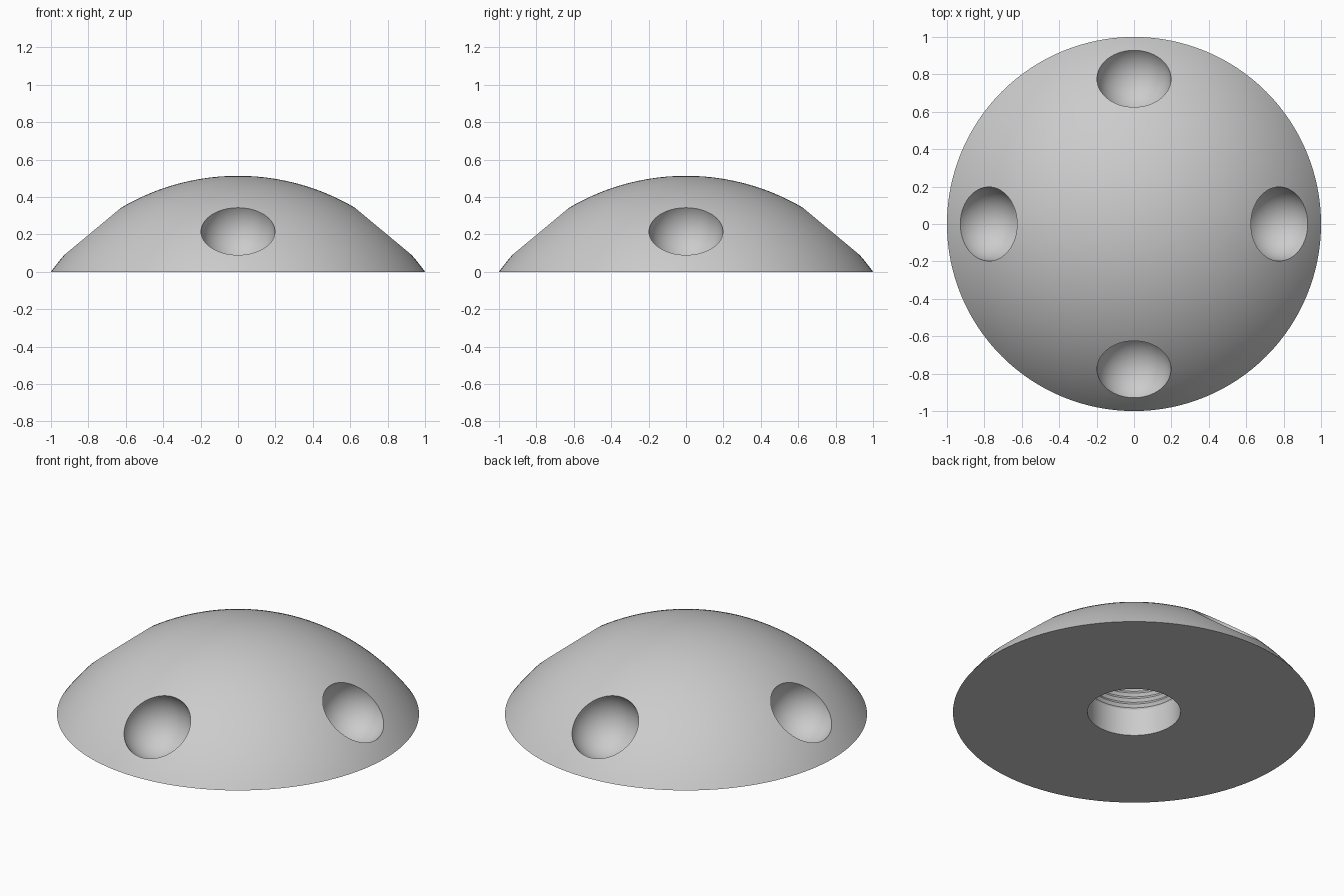
import bpy
import bmesh
import math
from mathutils import Vector

cube = bpy.data.objects.get("Cube")
if cube:
    bpy.data.objects.remove(cube)

SEGMENTS = 128
HEIGHT = 0.513
SPHERE_R = (1 + HEIGHT ** 2) / (2 * HEIGHT)
CENTRE_Z = HEIGHT - SPHERE_R
HOLE_R = 0.257
DIMPLE_R = 0.198

grey = bpy.data.materials.new("Light grey")
grey.use_nodes = True
grey.diffuse_color = (0.6, 0.6, 0.6, 1)
grey.node_tree.nodes["Principled BSDF"].inputs["Base Color"].default_value = (0.6, 0.6, 0.6, 1)


def lathe(name, profile):
    """Spin an (r, z) profile that starts and ends on the z axis."""
    bm = bmesh.new()
    verts = [bm.verts.new((r, 0, z)) for r, z in profile]
    edges = [bm.edges.new(pair) for pair in zip(verts, verts[1:])]
    bmesh.ops.spin(bm, geom=verts + edges, axis=(0, 0, 1), cent=(0, 0, 0),
                   angle=math.tau, steps=SEGMENTS)
    bmesh.ops.remove_doubles(bm, verts=bm.verts, dist=0.0001)
    bmesh.ops.recalc_face_normals(bm, faces=bm.faces)
    mesh = bpy.data.meshes.new(name)
    bm.to_mesh(mesh)
    bm.free()
    obj = bpy.data.objects.new(name, mesh)
    bpy.context.collection.objects.link(obj)
    mesh.materials.append(grey)
    return obj


# Dome: spherical cap, flat base, threaded blind hole
rim_angle = math.asin(1 / SPHERE_R)
steps = 32
profile = [(SPHERE_R * math.sin(rim_angle * i / steps),
            CENTRE_Z + SPHERE_R * math.cos(rim_angle * i / steps))
           for i in range(steps + 1)]
profile[0] = (0, HEIGHT)
profile[-1] = (1, 0)
profile += [(HOLE_R, 0), (HOLE_R, 0.165)]
for i in range(5):
    z = 0.165 + 0.035 * i
    profile += [(HOLE_R + 0.012, z + 0.0175), (HOLE_R, z + 0.035)]
profile.append((0, profile[-1][1]))
dome = lathe("dome", profile)

# Four round finger dimples, sunk along the surface normal
tilt = math.atan2(0.78, 0.22 - CENTRE_Z)
cutters = []
for i in range(4):
    turn = i * math.pi / 2
    axis = Vector((math.sin(tilt) * math.cos(turn),
                   math.sin(tilt) * math.sin(turn), math.cos(tilt)))
    spot = axis * (SPHERE_R - 0.01) + Vector((0, 0, CENTRE_Z))
    bpy.ops.mesh.primitive_uv_sphere_add(segments=64, ring_count=32, radius=DIMPLE_R,
                                         location=spot,
                                         rotation=axis.to_track_quat("Z", "Y").to_euler())
    cutter = bpy.context.object
    cutter.name = f"dimple_cutter_{i + 1}"
    cutter.data.materials.append(grey)
    cutter.hide_render = True
    cutters.append(cutter)
    cut = dome.modifiers.new(f"dimple_{i + 1}", "BOOLEAN")
    cut.operation = "DIFFERENCE"
    cut.solver = "EXACT"
    cut.object = cutter

bpy.ops.object.select_all(action="DESELECT")
dome.select_set(True)
bpy.context.view_layer.objects.active = dome
for modifier in list(dome.modifiers):
    bpy.ops.object.modifier_apply(modifier=modifier.name)
for cutter in cutters:
    bpy.data.objects.remove(cutter)

bpy.ops.object.shade_smooth_by_angle(angle=math.radians(30))
